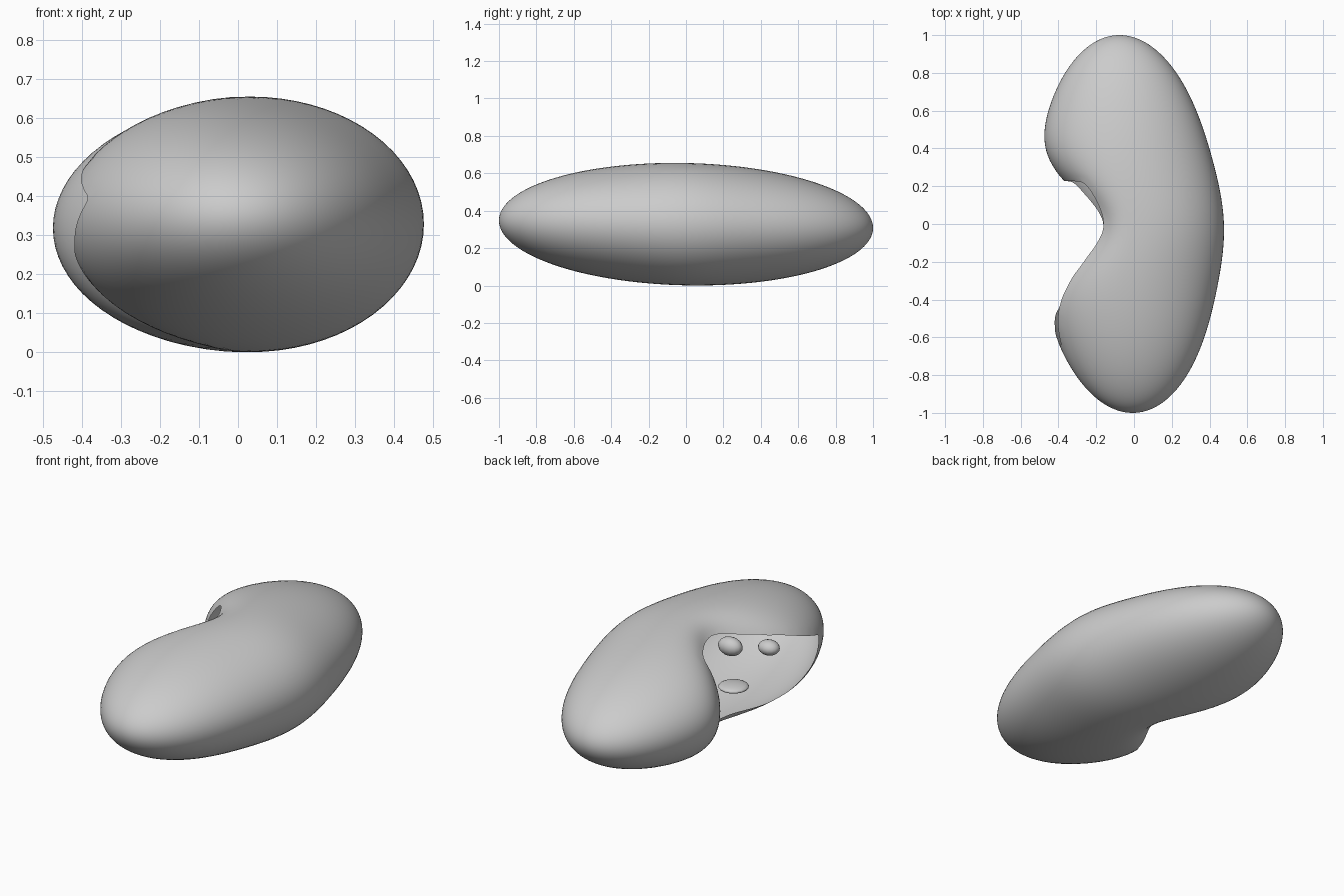
import bpy, bmesh, math
from mathutils import Vector

cube = bpy.data.objects.get("Cube")
if cube:
    bpy.data.objects.remove(cube, do_unlink=True)

grey = bpy.data.materials.new("plain_grey")
grey.use_nodes = True
grey.diffuse_color = (0.6, 0.6, 0.6, 1)
grey.node_tree.nodes["Principled BSDF"].inputs["Base Color"].default_value = grey.diffuse_color


def finish(bm, name):
    mesh = bpy.data.meshes.new(name)
    bm.to_mesh(mesh)
    bm.free()
    mesh.materials.append(grey)
    mesh.shade_smooth()
    obj = bpy.data.objects.new(name, mesh)
    bpy.context.collection.objects.link(obj)


def lerp(points, y):
    for (a, va), (b, vb) in zip(points, points[1:]):
        if a <= y <= b:
            return va + (vb - va) * (y - a) / (b - a)
    return None


def surface(y, a):
    """Point on the bean at length y and angle a around its section."""
    s = math.sqrt(max(0, 1 - y * y))
    dent = math.exp(-(y / 0.28) ** 2)
    middle = -0.042 - 0.035 * y
    centre = middle + 0.167 * dent
    ridge = middle + 0.075 * dent  # the ridge bends less than the outline
    width = 0.491 * s * (1 - 0.285 * dent)
    c = math.cos(a)
    if c < 0:  # shorter, fuller dented side
        x = ridge - (ridge - centre + width) * abs(c) ** (1 - 0.3 * dent)
    else:
        x = ridge + (centre + width - ridge) * c
    return Vector((x, y, 0.328 - 0.02 * y + 0.327 * s * math.sin(a)))


# Bean-shaped shell, lofted from rings along its length
RINGS, SIDES = 110, 72
bm = bmesh.new()
rings = []
for i in range(1, RINGS):
    y = -math.cos(math.pi * i / RINGS)
    rings.append([bm.verts.new(surface(y, math.tau * j / SIDES)) for j in range(SIDES)])
for r0, r1 in zip(rings, rings[1:]):
    for j in range(SIDES):
        k = (j + 1) % SIDES
        bm.faces.new((r0[j], r1[j], r1[k], r0[k]))
for ring, y in ((rings[0], -1), (rings[-1], 1)):
    tip = bm.verts.new(surface(y, 0))
    for j in range(SIDES):
        bm.faces.new((ring[j], ring[(j + 1) % SIDES], tip))

# Open the mouth on the dented side between a lower and an upper lip
LOWER = [(-0.66, 0.39), (-0.5, 0.25), (-0.35, 0.12), (0, 0.08), (0.24, 0.16)]
UPPER = [(-0.66, 0.39), (-0.45, 0.47), (-0.25, 0.53), (0, 0.58), (0.24, 0.56)]
mouth = []
for f in bm.faces:
    p = f.calc_center_median()
    low, high = lerp(LOWER, p.y), lerp(UPPER, p.y)
    if low is not None and p.x < 0 and low < p.z < high:
        mouth.append(f)
bmesh.ops.delete(bm, geom=mouth, context='FACES')

# Even out the rim of the mouth
rim = {}
for e in bm.edges:
    if e.is_boundary:
        for v in e.verts:
            rim.setdefault(v, []).append(e.other_vert(v))
for step in range(4):
    moved = {v: v.co / 2 + sum((n.co for n in near), Vector()) / (2 * len(near))
             for v, near in rim.items()}
    for v, co in moved.items():
        v.co = co
bmesh.ops.recalc_face_normals(bm, faces=bm.faces[:])
finish(bm, "bean_shell")


# Lumps inside the hollow
def lump(name, place, size):
    bm = bmesh.new()
    bmesh.ops.create_uvsphere(bm, u_segments=16, v_segments=10, radius=1)
    bmesh.ops.scale(bm, vec=size, verts=bm.verts)
    bmesh.ops.translate(bm, vec=place, verts=bm.verts)
    finish(bm, name)


lump("upper_lump", (-0.06, 0.04, 0.50), (0.07, 0.05, 0.04))
lump("middle_lump", (-0.07, -0.30, 0.38), (0.07, 0.05, 0.05))
lump("front_lump", (-0.18, -0.49, 0.33), (0.06, 0.05, 0.04))
lump("floor_lump", (-0.02, -0.40, 0.10), (0.08, 0.08, 0.02))
